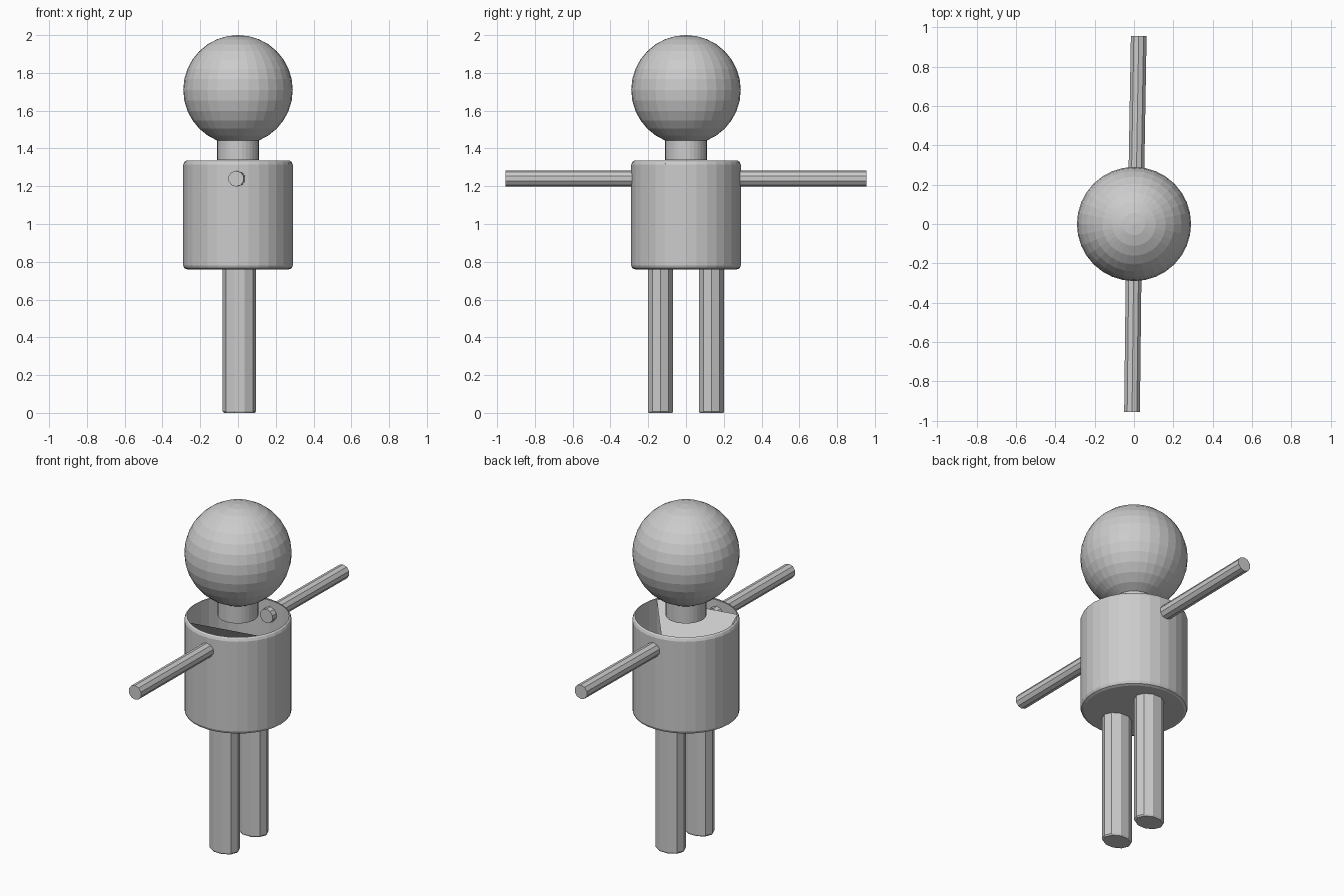
import bpy
import bmesh
import math
from mathutils import Matrix, Vector

cube = bpy.data.objects.get("Cube")
if cube:
    bpy.data.objects.remove(cube, do_unlink=True)

grey = bpy.data.materials.new("light grey")
grey.use_nodes = True
grey.diffuse_color = (0.6, 0.6, 0.6, 1)
grey.node_tree.nodes["Principled BSDF"].inputs["Base Color"].default_value = (0.6, 0.6, 0.6, 1)


def make(name, bm):
    mesh = bpy.data.meshes.new(name)
    bm.to_mesh(mesh)
    bm.free()
    mesh.materials.append(grey)
    obj = bpy.data.objects.new(name, mesh)
    bpy.context.collection.objects.link(obj)
    return obj


def lathe(name, profile, sides, centre=(0, 0), stretch=(1, 1), caps=(True, True)):
    """Stack rings of (radius, height) from bottom to top; cap the chosen ends."""
    bm = bmesh.new()
    rings = []
    for r, z in profile:
        angles = [2 * math.pi * i / sides for i in range(sides)]
        rings.append([bm.verts.new((centre[0] + stretch[0] * r * math.cos(a),
                                    centre[1] + stretch[1] * r * math.sin(a), z)) for a in angles])
    for low, high in zip(rings, rings[1:]):
        for i in range(sides):
            j = (i + 1) % sides
            bm.faces.new((low[i], low[j], high[j], high[i]))
    if caps[0]:
        bm.faces.new(rings[0][::-1])
    if caps[1]:
        bm.faces.new(rings[-1])
    return make(name, bm)


def rod(name, start, end, radius):
    """Ten-sided closed rod between two points."""
    start, end = Vector(start), Vector(end)
    axis = end - start
    turn = axis.to_track_quat('Z', 'Y').to_matrix().to_4x4()
    bm = bmesh.new()
    bmesh.ops.create_cone(bm, cap_ends=True, segments=10, radius1=radius, radius2=radius,
                          depth=axis.length,
                          matrix=Matrix.Translation((start + end) / 2) @ turn)
    return make(name, bm)


# Head
bm = bmesh.new()
bmesh.ops.create_uvsphere(bm, u_segments=32, v_segments=16, radius=0.29,
                          matrix=Matrix.Translation((0, 0, 1.71)))
make("head", bm)

# Neck, hovering just over the torso
lathe("neck", [(0.11, 1.34), (0.11, 1.46)], 32)

# Torso: open-topped shell with rounded rims
torso = [(0.27, 0.76), (0.284, 0.766), (0.29, 0.78), (0.29, 1.315), (0.284, 1.329), (0.275, 1.335)]
lathe("torso", torso, 32, caps=(True, False))

# Slanted sheet inside the torso
bm = bmesh.new()
corners = [(0.27, -0.11, 1.32), (-0.2, -0.2, 1.32), (-0.09, 0.25, 0.78)]
bm.faces.new([bm.verts.new(c) for c in corners][::-1])
make("inner_sheet", bm)

# Legs, oval with slightly rounded feet
for name, y in (("right_leg", -0.135), ("left_leg", 0.135)):
    lathe(name, [(0.93, 0), (1, 0.008), (1, 0.775)], 10, (0.007, y), (0.088, 0.07))

# Arms
rod("front_arm", (-0.002, -0.25, 1.24), (-0.01, -0.955, 1.24), 0.042)
rod("back_arm", (0.012, 0.25, 1.24), (0.024, 0.955, 1.24), 0.042)
